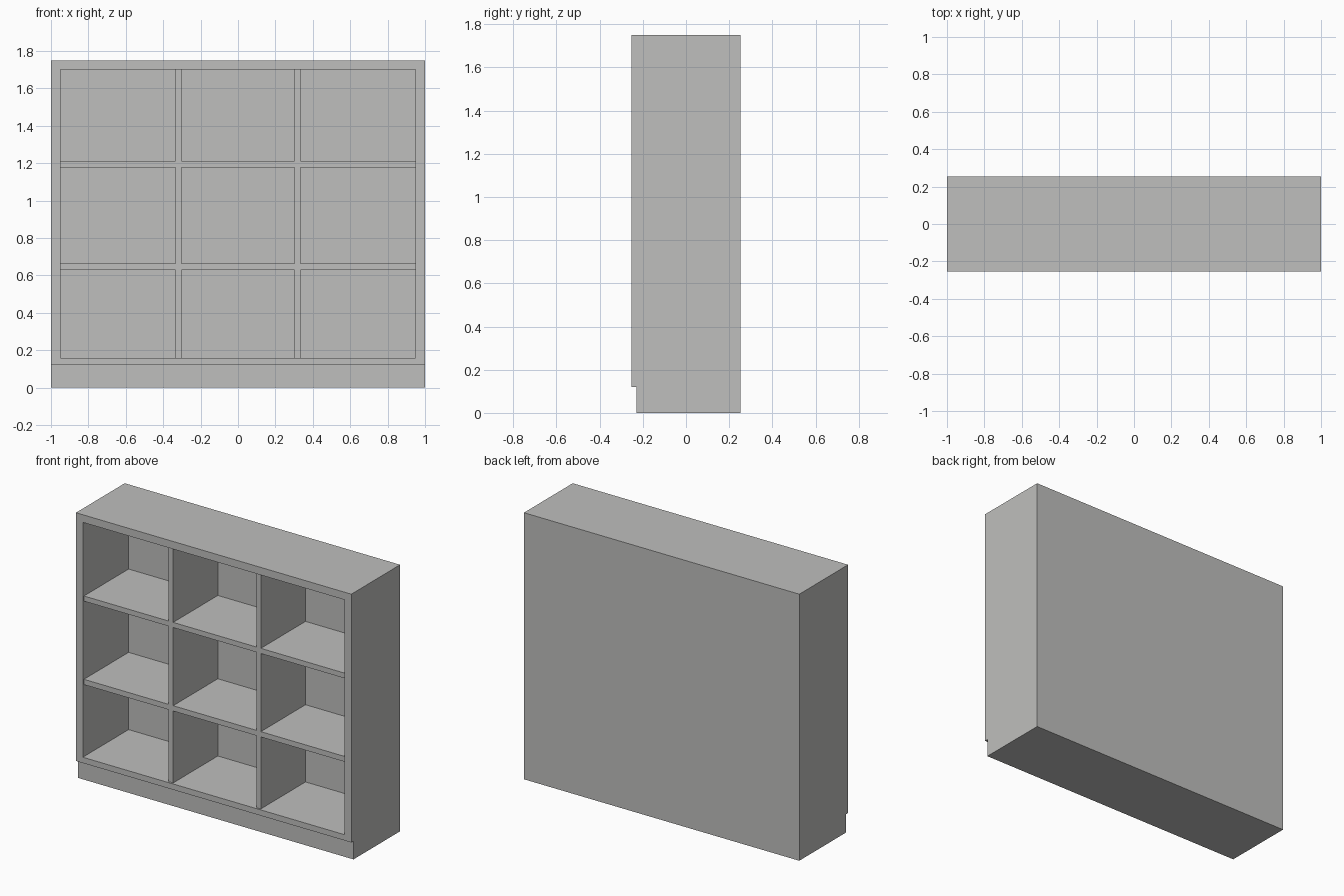
import bpy
import bmesh

if "Cube" in bpy.data.objects:
    bpy.data.objects.remove(bpy.data.objects["Cube"])

# Main dimensions
FRONT, BACK = -0.253, 0.253
TOP, KICK_Z, KICK_Y = 1.75, 0.12, -0.23
IN_X, IN_Z0, IN_Z1, IN_BACK = 0.95, 0.158, 1.70, 0.222
LIP = 0.012                      # shelves sit slightly behind the frame
DIV0, DIV1 = 0.302, 0.335        # inner and outer face of a divider

grey = bpy.data.materials.new("warm grey")
grey.diffuse_color = (0.52, 0.52, 0.51, 1)
grey.use_nodes = True
grey.node_tree.nodes["Principled BSDF"].inputs["Base Color"].default_value = grey.diffuse_color


def finish(name, bm):
    bmesh.ops.recalc_face_normals(bm, faces=bm.faces)
    mesh = bpy.data.meshes.new(name)
    bm.to_mesh(mesh)
    bm.free()
    mesh.materials.append(grey)
    obj = bpy.data.objects.new(name, mesh)
    bpy.context.collection.objects.link(obj)
    return obj


def box(name, x, y, z):
    """Box from (min, max) ranges."""
    bm = bmesh.new()
    bmesh.ops.create_cube(bm, size=1)
    for v in bm.verts:
        v.co = [r[0] if c < 0 else r[1] for c, r in zip(v.co, (x, y, z))]
    return finish(name, bm)


# Carcass: side profile with a toe-kick notch, extruded across the width
bm = bmesh.new()
profile = [(KICK_Y, 0), (BACK, 0), (BACK, TOP), (FRONT, TOP),
           (FRONT, KICK_Z), (KICK_Y, KICK_Z)]
side = bm.faces.new([bm.verts.new((-1, y, z)) for y, z in profile])
ext = bmesh.ops.extrude_face_region(bm, geom=[side])
bmesh.ops.translate(bm, vec=(2, 0, 0),
                    verts=[g for g in ext["geom"] if isinstance(g, bmesh.types.BMVert)])
carcass = finish("carcass", bm)

# Hollow out the inside
cutter = box("cavity_cutter", (-IN_X, IN_X), (FRONT - 0.1, IN_BACK), (IN_Z0, IN_Z1))
cutter.hide_render = True
cutter.hide_viewport = True
cut = carcass.modifiers.new("cavity", 'BOOLEAN')
cut.operation = 'DIFFERENCE'
cut.solver = 'EXACT'
cut.object = cutter

# Upright dividers
depth = (FRONT + LIP, IN_BACK)
box("left_divider", (-DIV1, -DIV0), depth, (IN_Z0, IN_Z1))
box("right_divider", (DIV0, DIV1), depth, (IN_Z0, IN_Z1))

# Shelves, one per bay on two levels
bays = {"left": (-IN_X, -DIV1), "middle": (-DIV0, DIV0), "right": (DIV1, IN_X)}
levels = {"lower": (0.63, 0.665), "upper": (1.178, 1.212)}
for level, z in levels.items():
    for bay, x in bays.items():
        box(f"{level}_{bay}_shelf", x, depth, z)
